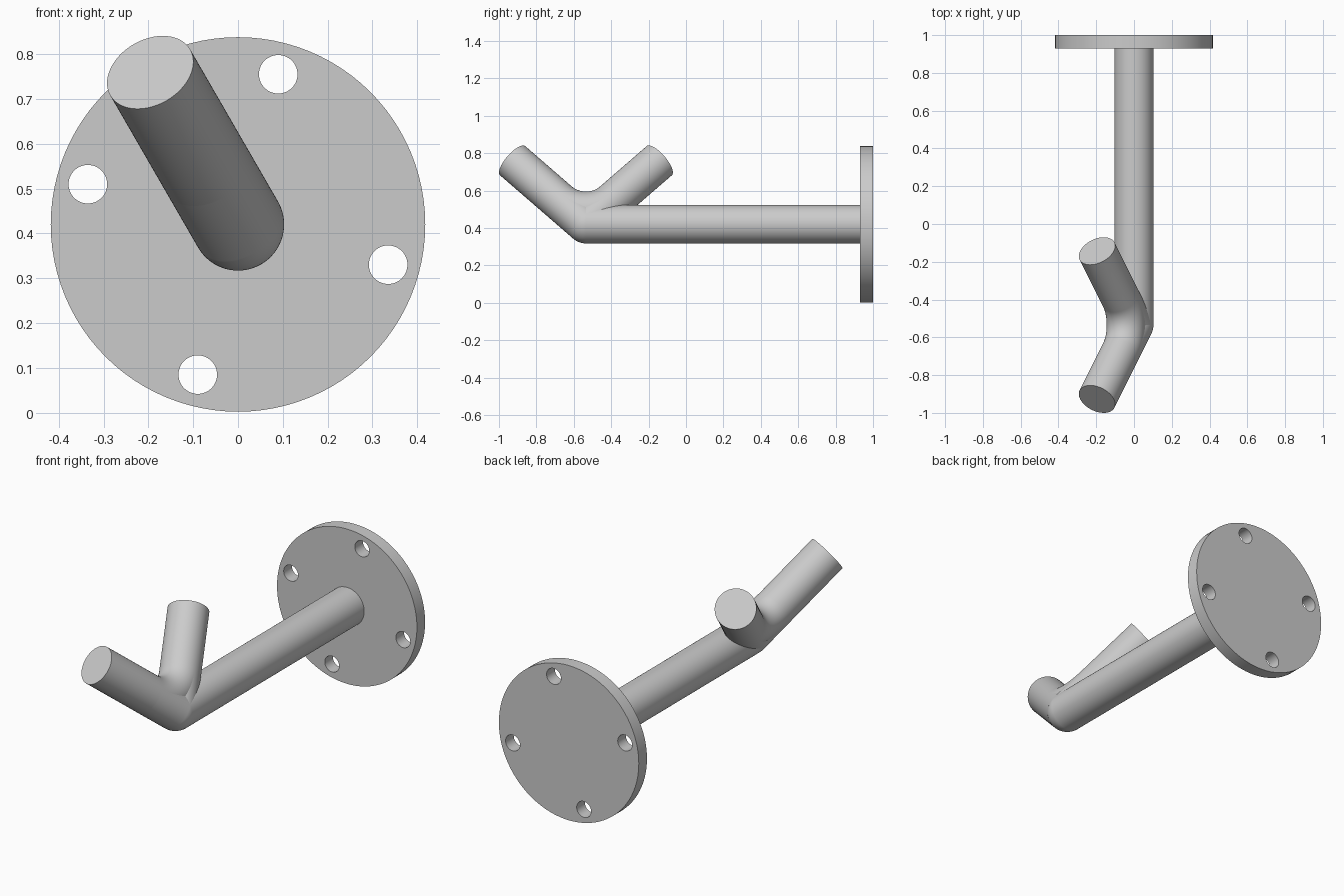
import bpy, bmesh, math
from mathutils import Vector, Matrix

cube = bpy.data.objects.get("Cube")
if cube:
    bpy.data.objects.remove(cube, do_unlink=True)

steel = bpy.data.materials.new("satin_grey")
steel.use_nodes = True
grey = (0.6, 0.6, 0.6, 1)
steel.diffuse_color = grey
steel.node_tree.nodes["Principled BSDF"].inputs["Base Color"].default_value = grey

R = 0.103            # rod radius
SIDES = 64
JOINT = Vector((0, -0.535, 0.42))
UP = Vector((-0.5, 0, math.cos(math.radians(30))))   # tilt of the fork plane
FWD = Vector((0, -1, 0))
SIDE = UP.cross(FWD)                                 # normal of the fork plane


def finish(name, bm):
    bmesh.ops.recalc_face_normals(bm, faces=bm.faces[:])
    mesh = bpy.data.meshes.new(name)
    bm.to_mesh(mesh)
    bm.free()
    mesh.materials.append(steel)
    obj = bpy.data.objects.new(name, mesh)
    bpy.context.collection.objects.link(obj)
    return obj


def smooth(obj):
    bpy.ops.object.select_all(action='DESELECT')
    obj.select_set(True)
    bpy.context.view_layer.objects.active = obj
    bpy.ops.object.shade_smooth_by_angle(angle=math.radians(35))


def sweep(name, stations):
    """Capped round rod through (centre, tangent) stations lying in the fork plane."""
    bm = bmesh.new()
    rings = []
    for centre, tangent in stations:
        across = SIDE.cross(tangent).normalized()
        angles = [2 * math.pi * i / SIDES for i in range(SIDES)]
        rings.append([bm.verts.new(centre + R * (math.cos(a) * SIDE + math.sin(a) * across))
                      for a in angles])
    for a, b in zip(rings, rings[1:]):
        for i in range(SIDES):
            j = (i + 1) % SIDES
            bm.faces.new((a[i], a[j], b[j], b[i]))
    bm.faces.new(rings[0])
    bm.faces.new(rings[-1])
    obj = finish(name, bm)
    smooth(obj)
    return obj


def disc(name, radius, x, z, y0, y1):
    """Cylinder running along y."""
    bm = bmesh.new()
    m = Matrix.Translation((x, (y0 + y1) / 2, z)) @ Matrix.Rotation(math.pi / 2, 4, 'X')
    bmesh.ops.create_cone(bm, cap_ends=True, segments=96, radius1=radius,
                          radius2=radius, depth=y1 - y0, matrix=m)
    return finish(name, bm)


# Wall plate with four screw holes
plate = disc("wall_plate", 0.418, 0, JOINT.z, 0.93, 1.0)
for k in range(4):
    a = math.radians(75 + 90 * k)
    cutter = disc("hole_cutter", 0.043, 0.347 * math.cos(a),
                  JOINT.z + 0.347 * math.sin(a), 0.9, 1.1)
    cutter.hide_render = True
    mod = plate.modifiers.new("hole", 'BOOLEAN')
    mod.operation, mod.solver, mod.object = 'DIFFERENCE', 'EXACT', cutter
    bpy.context.view_layer.objects.active = plate
    bpy.ops.object.modifier_apply(modifier=mod.name)
    bpy.data.objects.remove(cutter, do_unlink=True)
smooth(plate)

# Stem
sweep("stem", [(JOINT, -FWD), (Vector((0, 0.935, JOINT.z)), -FWD)])

# Rounded elbow
bm = bmesh.new()
bmesh.ops.create_uvsphere(bm, u_segments=SIDES, v_segments=32, radius=R * 0.999,
                          matrix=Matrix.Translation(JOINT))
smooth(finish("elbow", bm))

# Fork: two prongs at right angles joined by a curved inner bend
BEND = 0.2
LENGTH = 0.392 * math.sqrt(2)
front = (UP + FWD).normalized()
rear = (UP - FWD).normalized()
hub = JOINT + UP * BEND * math.sqrt(2)
stations = [(JOINT + front * LENGTH, -front)]
for i in range(17):
    t = math.radians(45 - 90 * i / 16)
    stations.append((hub + BEND * (math.sin(t) * FWD - math.cos(t) * UP),
                     -(math.cos(t) * FWD + math.sin(t) * UP)))
stations.append((JOINT + rear * LENGTH, rear))
sweep("fork_prongs", stations)

# Straight prong roots running down into the elbow
for name, d in (("front_prong_root", front), ("rear_prong_root", rear)):
    sweep(name, [(JOINT, d), (JOINT + d * BEND, d)])
